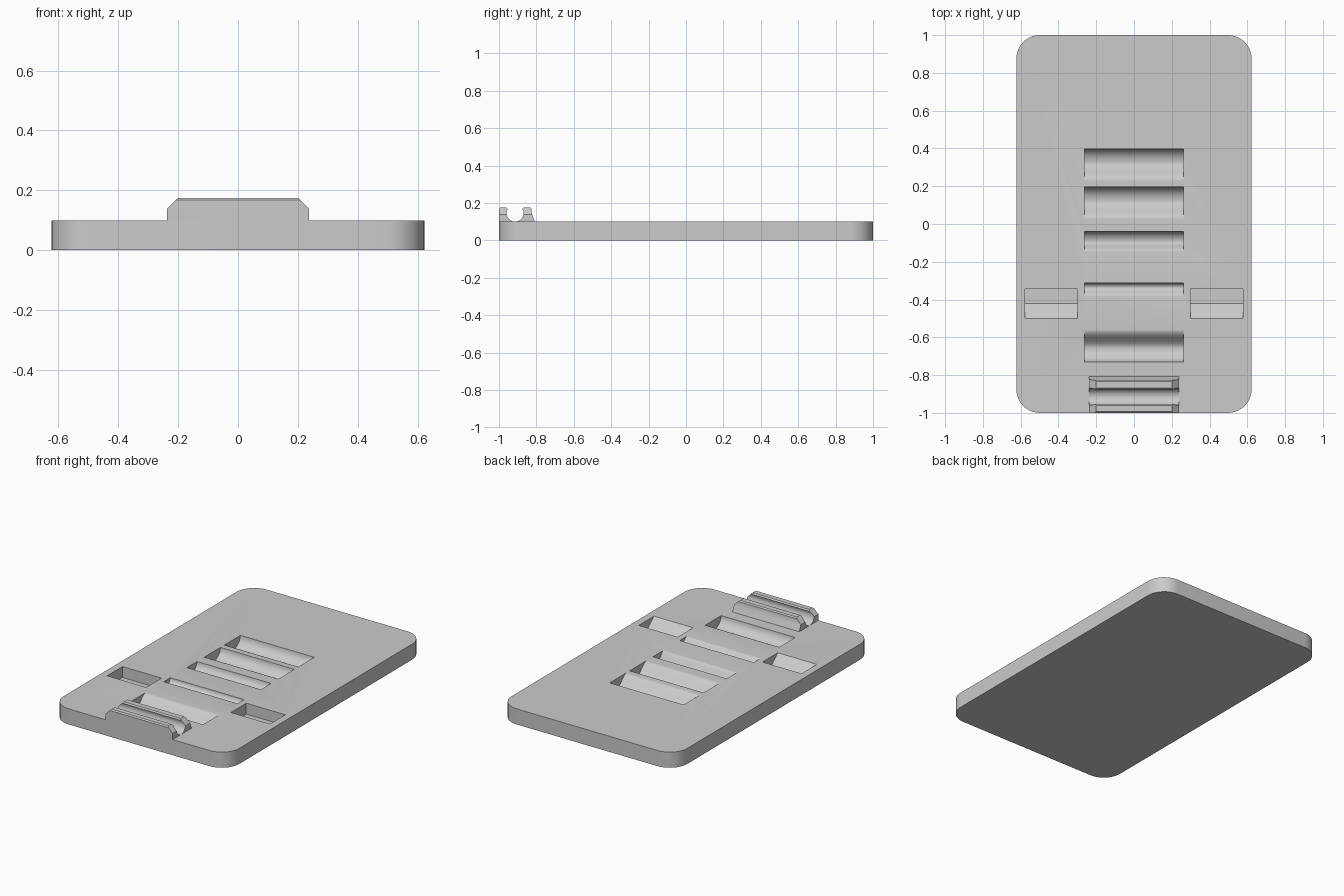
import bpy, bmesh
from math import sin, cos, pi, radians
from mathutils import Vector

cube = bpy.data.objects.get("Cube")
if cube:
    bpy.data.objects.remove(cube, do_unlink=True)

HALF_W, HALF_L, TOP, CORNER = 0.623, 1.0, 0.1, 0.125

grey = bpy.data.materials.new("light_grey")
grey.use_nodes = True
color = (0.6, 0.6, 0.6, 1)
grey.diffuse_color = color
grey.node_tree.nodes["Principled BSDF"].inputs["Base Color"].default_value = color


def prism(bm, points, direction):
    """Extrude a closed outline of 3D points into a solid."""
    face = bm.faces.new([bm.verts.new(p) for p in points])
    out = bmesh.ops.extrude_face_region(bm, geom=[face])
    moved = [v for v in out["geom"] if isinstance(v, bmesh.types.BMVert)]
    bmesh.ops.translate(bm, verts=moved, vec=direction)


def across(bm, profile, x0, x1):
    """Extrude a (y, z) profile along x."""
    prism(bm, [(x0, y, z) for y, z in profile], (x1 - x0, 0, 0))


def make_object(name, bm):
    bmesh.ops.recalc_face_normals(bm, faces=bm.faces)
    mesh = bpy.data.meshes.new(name)
    bm.to_mesh(mesh)
    bm.free()
    mesh.materials.append(grey)
    obj = bpy.data.objects.new(name, mesh)
    bpy.context.collection.objects.link(obj)
    return obj


def activate(obj):
    bpy.ops.object.select_all(action="DESELECT")
    obj.select_set(True)
    bpy.context.view_layer.objects.active = obj


def smooth(obj):
    activate(obj)
    bpy.ops.object.shade_smooth_by_angle(angle=radians(30))


# Base plate with rounded corners
bm = bmesh.new()
outline = []
for i, (sx, sy) in enumerate([(1, 1), (-1, 1), (-1, -1), (1, -1)]):
    for k in range(11):
        a = (i + k / 10) * pi / 2
        outline.append((sx * (HALF_W - CORNER) + CORNER * cos(a),
                        sy * (HALF_L - CORNER) + CORNER * sin(a), 0))
prism(bm, outline, (0, 0, TOP))
plate = make_object("base_plate", bm)


# Slots: a steep rounded wall, then a ramp easing back to the surface
def slot_profile(edge, direction, width, depth, radius):
    pts = [(0, 0.03), (0, 0)]
    for k in range(1, 9):
        a = k / 8 * pi / 2
        pts.append((radius * (1 - cos(a)), -depth * sin(a)))
    for k in range(1, 11):
        t = k / 10
        pts.append((radius + (width - radius) * t, -depth * (1 + cos(pi * t)) / 2))
    pts.append((width, 0.03))
    return [(edge + direction * y, TOP + z) for y, z in pts]


bm = bmesh.new()
for slot in [(0.398, -1, 0.17, 0.065, 0.075), (0.196, -1, 0.17, 0.065, 0.075),
             (-0.04, -1, 0.105, 0.05, 0.055), (-0.312, -1, 0.07, 0.03, 0.025),
             (-0.73, 1, 0.17, 0.065, 0.075)]:
    across(bm, slot_profile(*slot), -0.262, 0.262)

# Side pockets: upright back wall, flat floor, sloped front
pocket = [(-0.345, 0.13), (-0.345, 0.03), (-0.422, 0.03), (-0.5, TOP), (-0.5, 0.13)]
for x0, x1 in [(-0.577, -0.3), (0.3, 0.577)]:
    across(bm, pocket, x0, x1)
cutter = make_object("slot_cutter", bm)
cutter.hide_render = True

cut = plate.modifiers.new("slots", "BOOLEAN")
cut.operation = "DIFFERENCE"
cut.solver = "EXACT"
cut.object = cutter
activate(plate)
bpy.ops.object.modifier_apply(modifier=cut.name)
bpy.data.objects.remove(cutter, do_unlink=True)
smooth(plate)

# Clip: two prongs around a round channel, with chamfered ends
CY, CZ, R = -0.914, 0.145, 0.045


def channel(side):
    """Arc from the lip down to the bottom of the channel."""
    angles = [radians(30 - 12 * k) for k in range(11)]
    return [(CY + side * R * cos(a), CZ + R * sin(a)) for a in angles]


prongs = {
    "front_clip_prong": [(-1, TOP), (-1, 0.168), (-0.993, 0.175), (-0.96, 0.175)] + channel(-1),
    "rear_clip_prong": [(-0.808, TOP), (-0.824, 0.14), (-0.826, 0.168),
                        (-0.833, 0.175), (-0.868, 0.175)] + channel(1),
}
for name, profile in prongs.items():
    bm = bmesh.new()
    across(bm, profile, -0.237, 0.237)
    for side in (-1, 1):
        res = bmesh.ops.bisect_plane(
            bm, geom=bm.verts[:] + bm.edges[:] + bm.faces[:], clear_outer=True,
            plane_co=Vector((side * 0.237, 0, 0.139)), plane_no=Vector((side, 0, 1)))
        rim = [e for e in res["geom_cut"] if isinstance(e, bmesh.types.BMEdge)]
        bmesh.ops.edgeloop_fill(bm, edges=rim)
    smooth(make_object(name, bm))
